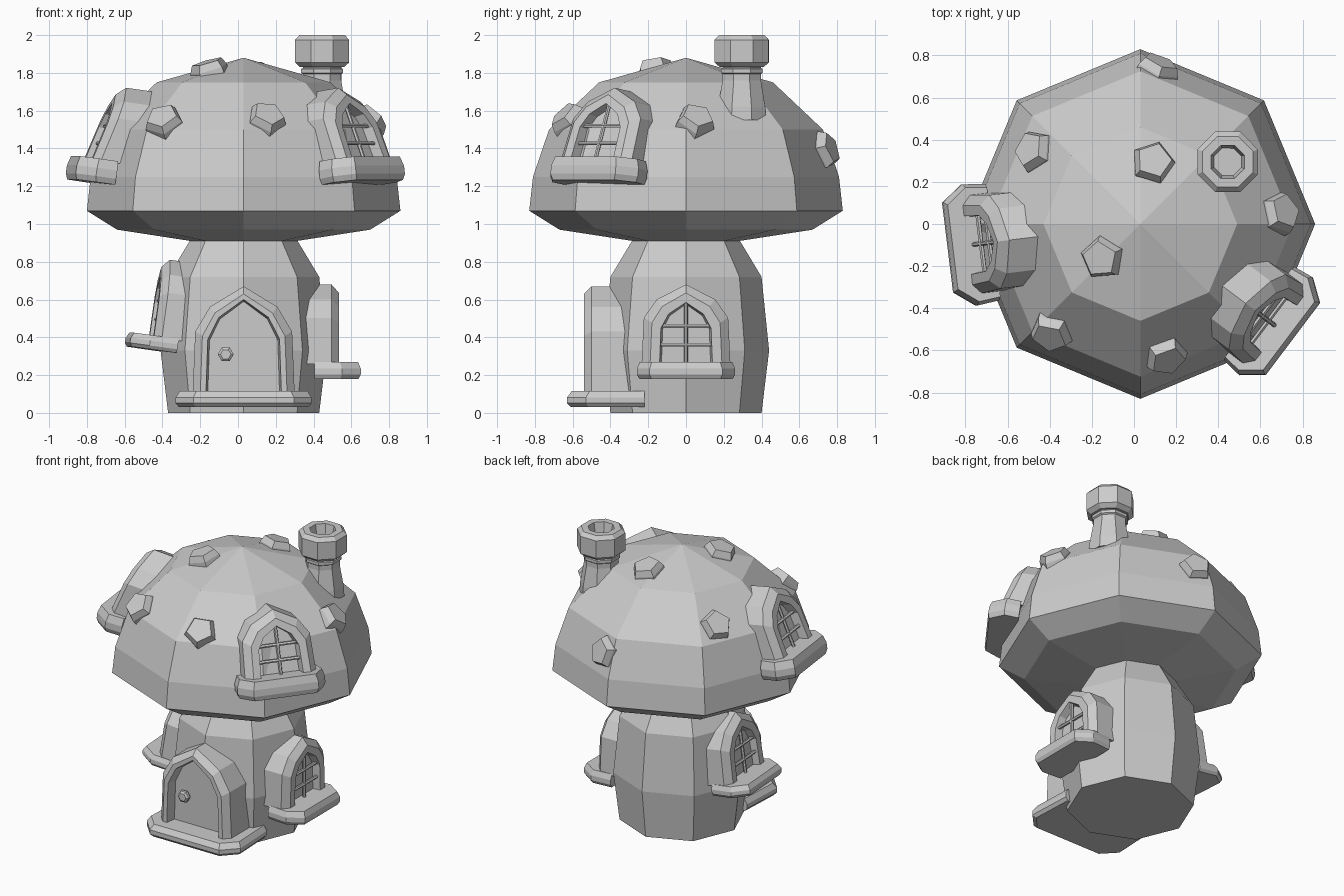
import bpy, bmesh, math
from mathutils import Vector, Matrix
from mathutils.bvhtree import BVHTree

cube = bpy.data.objects.get("Cube")
if cube:
    bpy.data.objects.remove(cube, do_unlink=True)

stone = bpy.data.materials.new("plain_grey")
stone.use_nodes = True
GREY = (0.6, 0.6, 0.6, 1)
stone.diffuse_color = GREY
stone.node_tree.nodes["Principled BSDF"].inputs["Base Color"].default_value = GREY

CX = 0.03  # axis of the house


def loft(name, loops, matrix=Matrix(), bm=None):
    """Closed solid skinned through matching point loops (a one-point loop is a tip)."""
    own = bm is None
    bm = bm or bmesh.new()
    rings = [[bm.verts.new(matrix @ Vector(p)) for p in loop] for loop in loops]
    for a, b in zip(rings, rings[1:]):
        n = len(a)
        for i in range(n):
            j = (i + 1) % n
            bm.faces.new((a[i], a[j], b[0]) if len(b) == 1 else (a[i], a[j], b[j], b[i]))
    for ring in (rings[0], rings[-1]):
        if len(ring) > 2:
            bm.faces.new(ring)
    return finish(name, bm) if own else bm


def finish(name, bm):
    bmesh.ops.recalc_face_normals(bm, faces=bm.faces)
    mesh = bpy.data.meshes.new(name)
    bm.to_mesh(mesh)
    bm.free()
    mesh.materials.append(stone)
    obj = bpy.data.objects.new(name, mesh)
    bpy.context.collection.objects.link(obj)
    return obj


def circle(r, z, n=8, start=0.0):
    if r == 0:
        return [(0, 0, z)]
    return [(r * math.cos(start + i * math.tau / n), r * math.sin(start + i * math.tau / n), z)
            for i in range(n)]


def turned(name, profile, matrix, n=8, start=0.0):
    return loft(name, [circle(r, z, n, start) for r, z in profile], matrix)


def wall_frame(angle, front, z, tilt=0, lean=0):
    """Local axes on a wall: x along it, y outward (tilted up), z up (leaning back)."""
    a, k, s = math.radians(angle), math.radians(tilt), math.radians(lean)
    out, up = Vector((math.cos(a), math.sin(a), 0)), Vector((0, 0, 1))
    side = out.cross(up)
    m = Matrix((side, out * math.cos(k) + up * math.sin(k),
                up * math.cos(s) - out * math.sin(s))).transposed().to_4x4()
    m.translation = Vector((CX, 0, z)) + out * front
    return m


def arch(w, h, y):
    half = [(w, 0), (w * 0.95, h * 0.58), (w * 0.66, h * 0.81)]
    pts = half + [(0, h)] + [(-x, z) for x, z in reversed(half)]
    return [(x, y, z) for x, z in pts]


def arch_frame(name, w, h, rim, lip, back, recess, m):
    """Chamfered pointed-arch surround with a recessed panel."""
    return loft(name, [arch(w, h, -back), arch(w, h, -0.04), arch(w - rim, h - rim, 0),
                       arch(w - lip, h - lip, 0), arch(w - lip - 0.01, h - lip - 0.01, -recess)], m)


def ledge(name, w, back, out, thick, m):
    """Slab with a rounded front and chamfered edges, its top at local z = 0."""
    def ring(s, z):
        half = [(w * 0.96, -back), (w, out - 0.1), (w * 0.74, out)]
        pts = half + [(-x, y) for x, y in reversed(half)]
        return [(x * s, (y + back) * s - back, z) for x, y in pts]
    return loft(name, [ring(0.95, -thick), ring(1, -thick * 0.75), ring(1, -thick * 0.4),
                       ring(0.94, 0)], m)


def rod(bm, p, q, r, m):
    p, q = Vector(p), Vector(q)
    turn = (q - p).to_track_quat('Z', 'Y').to_matrix().to_4x4()
    loft("", [circle(r, 0, 6), circle(r, (q - p).length, 6)],
         m @ Matrix.Translation(p) @ turn, bm)


def window(name, angle, front, z, tilt, lean, sill_w, sill_out, sill_t, recess):
    m = wall_frame(angle, front, z, tilt, lean)
    arch_frame(name + "_frame", 0.235, 0.42, 0.045, 0.095, 0.19, recess, m)
    bm = bmesh.new()
    y = -recess * 0.5
    rod(bm, (0, y, 0), (0, y, 0.33), 0.011, m)
    for h, w in ((0.1, 0.14), (0.2, 0.13)):
        rod(bm, (-w, y, h), (w, y, h), 0.011, m)
    finish(name + "_bars", bm)
    ledge(name + "_sill", sill_w, 0.13, sill_out, sill_t, wall_frame(angle, front, z + 0.01, tilt, tilt))


# Stem and cap
axis = Matrix.Translation((CX, 0, 0))
turned("stem", [(0.4, 0), (0.44, 0.33), (0.4, 0.72), (0.28, 0.92)], axis)
cap = turned("cap", [(0.28, 0.91), (0.67, 0.97), (0.83, 1.07), (0.81, 1.25),
                     (0.725, 1.5), (0.46, 1.75), (0, 1.88)], axis)

# Raised five-sided spots sitting on the cap
tree = BVHTree.FromPolygons([v.co for v in cap.data.vertices],
                            [p.vertices[:] for p in cap.data.polygons])
spots = [(0.11, 0.73), (-0.47, 0.345), (0.09, 0.29), (0.69, 0.05),
         (-0.15, -0.16), (-0.39, -0.51), (0.15, -0.62)]
for i, (x, y) in enumerate(spots):
    hit, normal, _, _ = tree.ray_cast(Vector((x, y, 3)), Vector((0, 0, -1)))
    place = Matrix.Translation(hit) @ normal.to_track_quat('Z', 'Y').to_matrix().to_4x4()
    turned(f"cap_spot_{i + 1}", [(0.11, -0.04), (0.105, 0.01), (0.085, 0.05)], place, 5, 0.5 + i * 0.9)

# Chimney with a hollow pot
flue = Matrix.Translation((0.445, 0.295, 0))
turned("chimney_shaft", [(0.14, 1.55), (0.135, 1.62), (0.11, 1.76), (0.11, 1.86)], flue, 8, 0.39)
turned("chimney_collar", [(0.105, 1.79), (0.12, 1.8), (0.12, 1.82), (0.105, 1.83)], flue, 8, 0.39)
turned("chimney_pot", [(0.125, 1.83), (0.155, 1.855), (0.155, 1.975), (0.13, 2.0),
                       (0.085, 2.0), (0.07, 1.93)], flue, 8, 0.39)

# Windows
window("left_stem_window", 0, 0.505, 0.26, 0, 0, 0.26, 0.115, 0.09, 0.05)
window("right_stem_window", 184, 0.49, 0.4, 8, 8, 0.26, 0.12, 0.075, 0.045)
window("left_cap_window", -37, 0.83, 1.34, 8, 23, 0.29, 0.065, 0.125, 0.06)
window("right_cap_window", 187, 0.83, 1.34, 8, 23, 0.29, 0.08, 0.125, 0.06)

# Door, knob and step
door = wall_frame(-90, 0.54, 0.1)
arch_frame("door", 0.27, 0.57, 0.04, 0.07, 0.24, 0.07, door)
ledge("door_step", 0.36, 0.32, 0.09, 0.085, wall_frame(-90, 0.54, 0.115))
knob = door @ Matrix.Translation((0.095, -0.08, 0.21)) @ Matrix.Rotation(-math.pi / 2, 4, 'X')
turned("door_knob", [(0.025, 0), (0.025, 0.02), (0.042, 0.03), (0.042, 0.05), (0.028, 0.06)], knob, 6)
